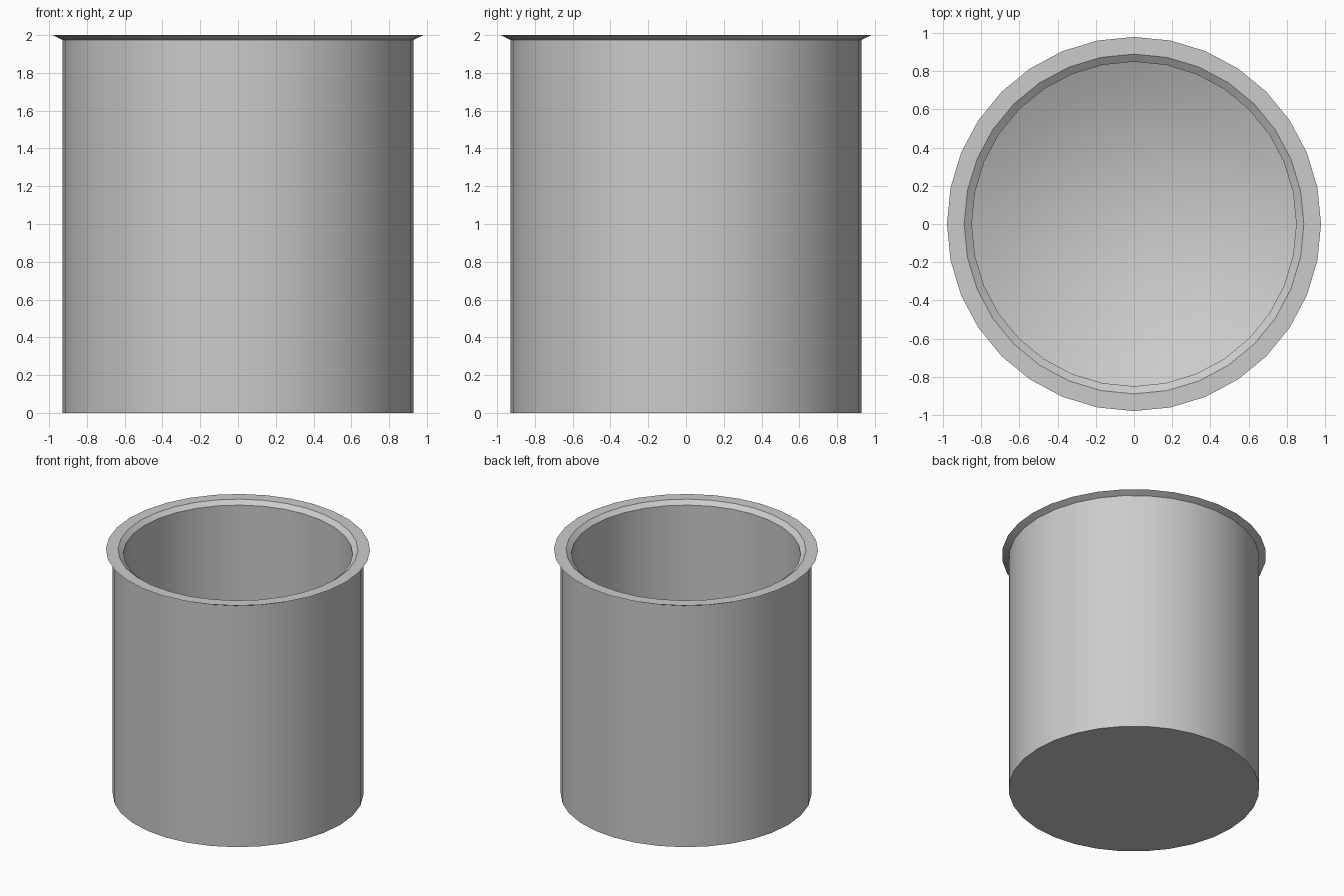
import bpy, bmesh, math

if "Cube" in bpy.data.objects:
    bpy.data.objects.remove(bpy.data.objects["Cube"])

SIDES = 32


def lathe(name, profile):
    """Spin (radius, z) points around z; radius 0 makes a pole."""
    bm = bmesh.new()
    rings = []
    for r, z in profile:
        if r == 0:
            rings.append([bm.verts.new((0, 0, z))] * SIDES)
        else:
            rings.append([bm.verts.new((r * math.cos(a), r * math.sin(a), z))
                          for a in (2 * math.pi * i / SIDES for i in range(SIDES))])
    for lo, hi in zip(rings, rings[1:]):
        for i in range(SIDES):
            j = (i + 1) % SIDES
            bm.faces.new(dict.fromkeys((lo[i], lo[j], hi[j], hi[i])))
    bmesh.ops.recalc_face_normals(bm, faces=bm.faces)
    mesh = bpy.data.meshes.new(name)
    bm.to_mesh(mesh)
    bm.free()
    obj = bpy.data.objects.new(name, mesh)
    bpy.context.collection.objects.link(obj)
    bpy.context.view_layer.objects.active = obj
    obj.select_set(True)
    bpy.ops.object.shade_smooth_by_angle(angle=math.radians(30))
    return obj


# Outer wall and flared lip
outside = [(0, 0), (0.93, 0), (0.93, 1.975), (0.98, 2.0)]
# Flat rim, inner chamfer and straight inner wall
inside = [(0.89, 2.0), (0.85, 1.97)]
# Shallow dished floor, as a spherical cap
edge, floor_r, floor_z = math.radians(27), 0.85, 0.06
ball = floor_r / math.sin(edge)
dish = [(ball * math.sin(edge * k / 6), floor_z + ball * (1 - math.cos(edge * k / 6)))
        for k in range(6, 0, -1)]
lathe("canister", outside + inside + dish + [(0, floor_z)])
